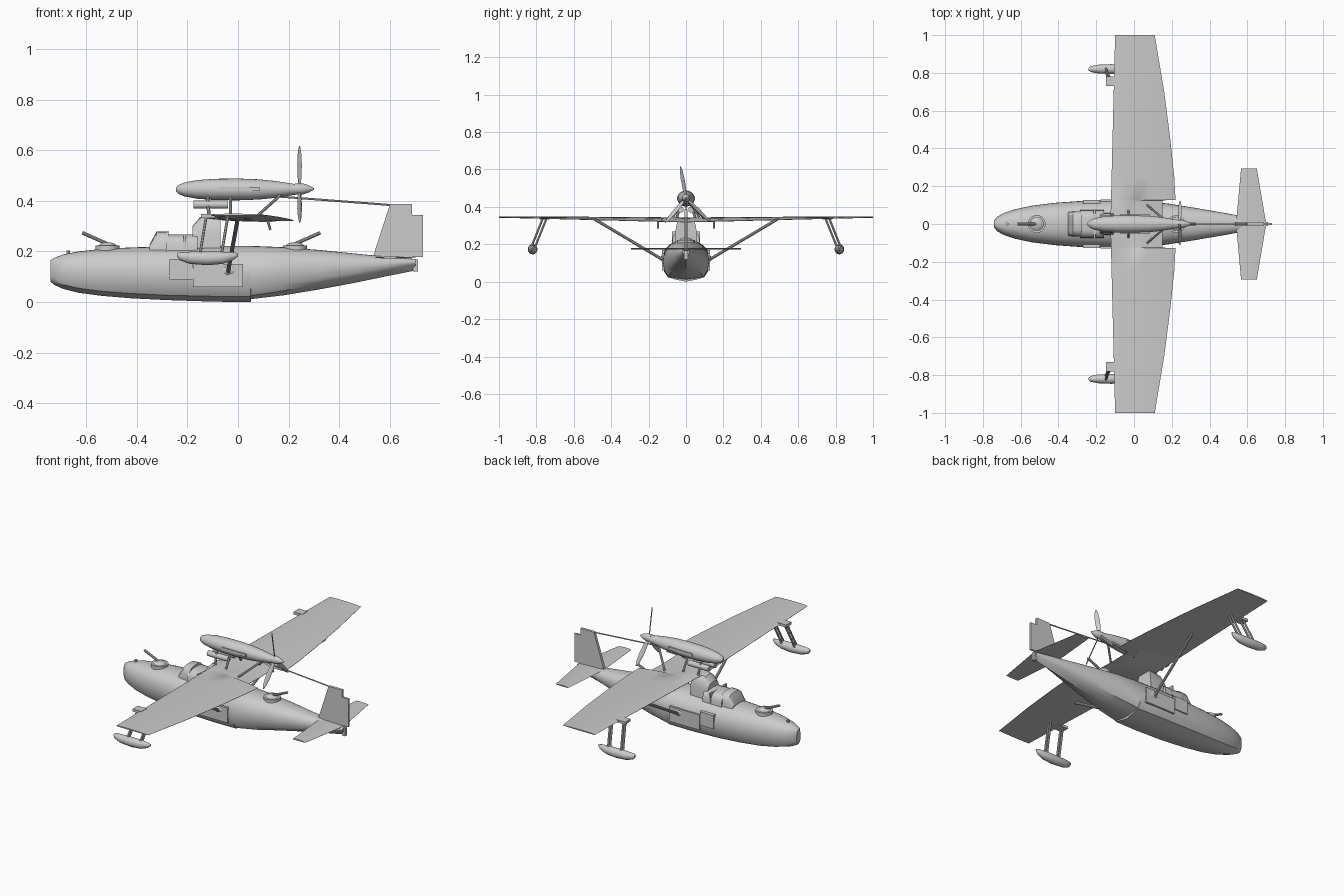
import bpy, bmesh, math
from mathutils import Vector

cube = bpy.data.objects.get("Cube")
if cube:
    bpy.data.objects.remove(cube, do_unlink=True)

grey = bpy.data.materials.new("light grey")
grey.use_nodes = True
grey.diffuse_color = (0.6, 0.6, 0.6, 1)
grey.node_tree.nodes["Principled BSDF"].inputs["Base Color"].default_value = (0.6, 0.6, 0.6, 1)


def finish(name, bm, smooth=True):
    bmesh.ops.recalc_face_normals(bm, faces=bm.faces)
    mesh = bpy.data.meshes.new(name)
    bm.to_mesh(mesh)
    bm.free()
    mesh.materials.append(grey)
    ob = bpy.data.objects.new(name, mesh)
    bpy.context.collection.objects.link(ob)
    if smooth:
        bpy.ops.object.select_all(action='DESELECT')
        ob.select_set(True)
        bpy.context.view_layer.objects.active = ob
        bpy.ops.object.shade_smooth_by_angle(angle=math.radians(32))
    return ob


def loft(name, rings):
    """Skin closed rings of equal length and cap both ends."""
    bm = bmesh.new()
    rows = [[bm.verts.new(p) for p in ring] for ring in rings]
    n = len(rows[0])
    for a, b in zip(rows, rows[1:]):
        for i in range(n):
            j = (i + 1) % n
            bm.faces.new((a[i], a[j], b[j], b[i]))
    bm.faces.new(rows[0])
    bm.faces.new(rows[-1])
    return finish(name, bm)


def box(name, x, y, z):
    bm = bmesh.new()
    bmesh.ops.create_cube(bm, size=1)
    for v in bm.verts:
        v.co = [lo + (c + 0.5) * (hi - lo) for c, (lo, hi) in zip(v.co, (x, y, z))]
    return finish(name, bm, False)


def tube(name, a, b, r, sides=10):
    a, b = Vector(a), Vector(b)
    bm = bmesh.new()
    bmesh.ops.create_cone(bm, cap_ends=True, segments=sides, radius1=r, radius2=r, depth=(b - a).length)
    turn = (b - a).to_track_quat('Z', 'Y')
    for v in bm.verts:
        v.co = turn @ v.co + (a + b) / 2
    return finish(name, bm)


def oval(x, y, z, ry, rz, n=24):
    return [(x, y + ry * math.cos(math.tau * i / n), z + rz * math.sin(math.tau * i / n)) for i in range(n)]


def plate(name, outline, half):
    """Upright plate in the xz plane."""
    return loft(name, [[(x, y, z) for x, z in outline] for y in (-half, half)])


def arch(x, w, low, top, n=10):
    """Boxy rounded arch across the hull."""
    ring = []
    for i in range(n + 1):
        c, s = math.cos(math.pi * i / n), math.sin(math.pi * i / n)
        ring.append((x, w * math.copysign(abs(c) ** 0.6, c), low + (top - low) * abs(s) ** 0.6))
    return ring


def hull_ring(x, top, w, chine, keel):
    half = [(w * 0.4, keel + (chine - keel) * 0.45), (w * 0.76, chine)]
    mid = chine + 0.4 * (top - chine)
    half.append((w * 0.93, chine + 0.4 * (mid - chine)))
    for i in range(9):
        t = math.pi / 2 * i / 9
        half.append((w * math.cos(t) ** 0.85, mid + (top - mid) * math.sin(t) ** 0.85))
    ring = [(x, 0, keel)] + [(x, y, z) for y, z in half] + [(x, 0, top)]
    return ring + [(x, -y, z) for y, z in reversed(half)]


def airfoil(y, x0, x1, z0, z1, h):
    """Wing section: chord from (x0, z0) to (x1, z1), height h above it."""
    us = [0, 0.03, 0.1, 0.22, 0.4, 0.6, 0.8, 1]
    shape = [(u, 1.95 * math.sqrt(u) * (1 - u) ** 0.8 * 0.75 + 0.06) for u in us]
    at = lambda u, k: (x0 + u * (x1 - x0), y, z0 + u * (z1 - z0) + k * h)
    return [at(u, f) for u, f in shape] + [at(u, -0.4 * f) for u, f in reversed(shape)]


# Hull: x, top, half width, chine, keel
stations = [
    (-0.74, 0.165, 0.018, 0.09, 0.08), (-0.725, 0.175, 0.038, 0.082, 0.068),
    (-0.69, 0.188, 0.058, 0.069, 0.052), (-0.63, 0.2, 0.078, 0.055, 0.037),
    (-0.54, 0.21, 0.097, 0.043, 0.025), (-0.42, 0.216, 0.112, 0.034, 0.015),
    (-0.28, 0.22, 0.122, 0.027, 0.008), (-0.1, 0.222, 0.127, 0.023, 0.002),
    (0.05, 0.222, 0.122, 0.022, 0), (0.052, 0.222, 0.122, 0.026, 0.012),
    (0.18, 0.217, 0.108, 0.045, 0.027), (0.32, 0.206, 0.086, 0.072, 0.05),
    (0.46, 0.192, 0.062, 0.1, 0.076), (0.6, 0.178, 0.037, 0.13, 0.105),
    (0.7, 0.17, 0.018, 0.15, 0.125)]
loft("hull", [hull_ring(*s) for s in stations])
box("tail_post", (0.69, 0.71), (-0.01, 0.01), (0.12, 0.168))
for s, side in ((-1, "right"), (1, "left")):
    box(side + "_hull_door", (-0.27, -0.18), sorted((s * 0.1, s * 0.128)), (0.09, 0.17))
    box(side + "_hull_panel", (-0.178, 0.02), sorted((s * 0.1, s * 0.129)), (0.06, 0.15))

# Cockpit and wing pylon
loft("windshield", [arch(-0.35, 0.062, 0.2, 0.225), arch(-0.322, 0.066, 0.2, 0.278), arch(-0.275, 0.068, 0.2, 0.28)])
loft("canopy", [arch(x, 0.074, 0.2, 0.268) for x in (-0.285, -0.16)])
box("canopy_frame", (-0.215, -0.205), (-0.076, 0.076), (0.21, 0.268))
loft("pylon", [arch(-0.18, 0.055, 0.2, 0.3), arch(-0.15, 0.058, 0.2, 0.335), arch(-0.07, 0.058, 0.2, 0.345)])

# Wing with a notch in the trailing edge above the hull
half_wing = [(0, 0.15, 0.022), (0.125, 0.15, 0.022), (0.128, 0.22, 0.022), (0.25, 0.213, 0.021),
             (0.45, 0.192, 0.018), (0.7, 0.16, 0.014), (1, 0.11, 0.008)]
wing = []
for y, back, h in [(-y, b, h) for y, b, h in reversed(half_wing)] + half_wing[1:]:
    t = abs(y)
    wing.append(airfoil(y, -0.125 + 0.025 * t, back, 0.332 + 0.012 * t, 0.318 + 0.026 * t, h))
loft("wing", wing)

# Tailplane, fin and rudder
loft("tailplane", [airfoil(y, a, b, 0.175, 0.175, 0.008)
                   for y, a, b in ((-0.295, 0.567, 0.65), (0, 0.54, 0.7), (0.295, 0.567, 0.65))])
plate("fin", [(0.53, 0.17), (0.6, 0.387), (0.688, 0.387), (0.688, 0.17)], 0.008)
plate("rudder", [(0.688, 0.178), (0.688, 0.345), (0.73, 0.345), (0.73, 0.178)], 0.006)

# Engine nacelle, spinner and propeller
nacelle = [(-0.245, 0.006), (-0.235, 0.018), (-0.21, 0.028), (-0.16, 0.037), (-0.09, 0.042), (0, 0.043),
           (0.08, 0.04), (0.15, 0.033), (0.2, 0.025), (0.235, 0.02)]
loft("nacelle", [oval(x, 0, 0.445, r * 1.08, r) for x, r in nacelle])
loft("spinner", [oval(x, 0, 0.447, r, r) for x, r in ((0.225, 0.022), (0.255, 0.022), (0.28, 0.014), (0.3, 0.003))])
for n, angle in enumerate((100, 230, 315)):
    a = math.radians(angle)
    out, across = Vector((0, math.cos(a), math.sin(a))), Vector((0, -math.sin(a), math.cos(a)))
    rings = []
    for d, w in ((0.01, 0.006), (0.05, 0.012), (0.1, 0.014), (0.15, 0.01), (0.172, 0.003)):
        chord = (across * 0.75 + Vector((0.65, 0, 0))) * w
        thick = (across * 0.65 - Vector((0.75, 0, 0))) * 0.003
        mid = Vector((0.243, 0, 0.447)) + out * d
        rings.append([mid + chord, mid + thick, mid - chord, mid - thick])
    loft(f"propeller_blade_{n + 1}", rings)

# Parts repeated on both sides
for s, side in ((-1, "right"), (1, "left")):
    # Nacelle mounting and exhausts
    tube(side + "_front_mount", (-0.12, s * 0.025, 0.42), (-0.115, s * 0.05, 0.34), 0.007)
    tube(side + "_middle_mount", (-0.03, s * 0.025, 0.42), (-0.03, s * 0.07, 0.345), 0.006)
    tube(side + "_rear_mount", (0.17, s * 0.015, 0.425), (0.07, s * 0.1, 0.335), 0.006)
    tube(side + "_cooler", (-0.175, s * 0.028, 0.385), (-0.04, s * 0.028, 0.385), 0.016, 16)
    box(side + "_exhaust", (-0.075, 0.085), sorted((s * 0.03, s * 0.049)), (0.438, 0.455))
    # Wing brace with its hull fairing
    tube(side + "_wing_brace", (-0.04, s * 0.12, 0.115), (0, s * 0.49, 0.335), 0.008)
    loft(side + "_brace_fairing", [oval(x, s * 0.122, 0.125, r, r * 1.6, 12)
                                   for x, r in ((-0.07, 0.004), (-0.045, 0.013), (-0.02, 0.01), (0, 0.003))])
    tube(side + "_flap_hinge", (0.115, s * 0.15, 0.33), (0.128, s * 0.15, 0.285), 0.005)
    # Tip float, struts and landing light
    loft(side + "_float", [oval(x, s * 0.82, z, w, h, 16) for x, z, w, h in (
        (-0.24, 0.185, 0.006, 0.007), (-0.23, 0.181, 0.015, 0.016), (-0.19, 0.175, 0.023, 0.024),
        (-0.12, 0.173, 0.026, 0.027), (-0.06, 0.175, 0.023, 0.024), (-0.02, 0.181, 0.014, 0.016),
        (0, 0.187, 0.004, 0.006))])
    for x, place in ((-0.15, "front"), (-0.065, "rear")):
        for y in (0.745, 0.765):
            tube(f"{side}_{place}_float_strut", (x, s * (y + 0.06), 0.19), (x + 0.025, s * y, 0.34), 0.006, 8)
    box(side + "_landing_light", (-0.147, -0.09), sorted((s * 0.73, s * 0.78)), (0.333, 0.348))

# Gun positions, nose cleat and aerial wire
for x, d, name in ((-0.515, -1, "front"), (0.225, 1, "rear")):
    top = 0.222
    tube(name + "_gun_ring", (x, 0, top - 0.02), (x, 0, top + 0.002), 0.047, 28)
    loft(name + "_gun_mount", [[(px, py, z) for _, px, py in oval(0, x, 0, r, r)]
                               for z, r in ((top, 0.038), (top + 0.01, 0.026), (top + 0.014, 0.008))])
    tube(name + "_gun", (x, 0, top + 0.008), (x + d * 0.1, 0, top + 0.052), 0.007)
tube("nose_cleat", (-0.67, 0, 0.18), (-0.67, 0, 0.203), 0.008)
tube("aerial_wire", (0.16, 0, 0.417), (0.61, 0, 0.383), 0.004, 6)
